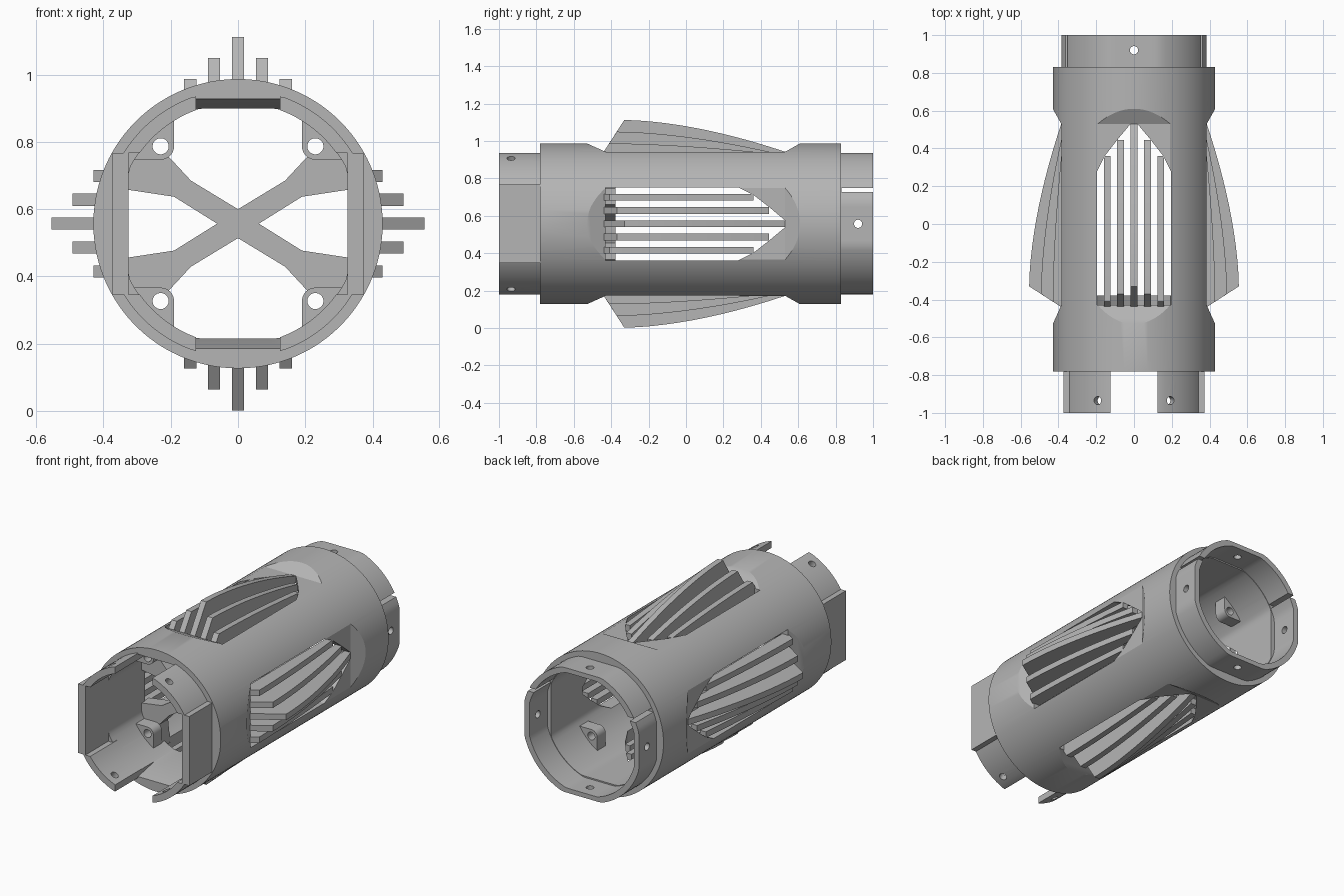
import bpy, bmesh, math
from mathutils import Matrix, Vector

if "Cube" in bpy.data.objects:
    bpy.data.objects.remove(bpy.data.objects["Cube"], do_unlink=True)

AXIS_Z = 0.557          # height of the tube's centre line
grey = bpy.data.materials.new("plain grey")
grey.use_nodes = True
grey.diffuse_color = (0.46, 0.46, 0.46, 1)
grey.node_tree.nodes["Principled BSDF"].inputs["Base Color"].default_value = (0.46, 0.46, 0.46, 1)


def prism(name, pts, axis, lo, hi, turn=0):
    """Extrude a 2D outline along an axis, then turn it in quarters about the tube."""
    place = {"x": lambda a, b, t: (t, a, b),
             "y": lambda a, b, t: (a, t, b),
             "z": lambda a, b, t: (a, b, t)}[axis]
    bm = bmesh.new()
    ends = [[bm.verts.new(place(a, b, t)) for a, b in pts] for t in (lo, hi)]
    bm.faces.new(ends[0])
    bm.faces.new(ends[1])
    n = len(pts)
    for i in range(n):
        j = (i + 1) % n
        bm.faces.new((ends[0][i], ends[0][j], ends[1][j], ends[1][i]))
    bmesh.ops.recalc_face_normals(bm, faces=bm.faces[:])
    bm.transform(Matrix.Rotation(turn * math.pi / 2, 4, "Y"))
    mesh = bpy.data.meshes.new(name)
    bm.to_mesh(mesh)
    bm.free()
    obj = bpy.data.objects.new(name, mesh)
    bpy.context.collection.objects.link(obj)
    return obj


def rect(a0, a1, b0, b1):
    return [(a0, b0), (a1, b0), (a1, b1), (a0, b1)]


def round_outline(r, a=9, b=9, n=96):
    """Circle with flats where it passes the half widths a and b."""
    out = []
    for i in range(n):
        t = 2 * math.pi * (i + 0.5) / n
        out.append((max(-a, min(a, r * math.cos(t))), max(-b, min(b, r * math.sin(t)))))
    return out


def radial_hole(y, angle):
    """Round cutter pointing outward, angle measured from straight up."""
    obj = prism("hole_cutter", [(x, v + y) for x, v in round_outline(0.022, n=20)], "z", 0.3, 0.5)
    obj.data.transform(Matrix.Rotation(angle, 4, "Y"))
    return obj


def cut(obj, cutters):
    for c in cutters:
        m = obj.modifiers.new("cut", "BOOLEAN")
        m.operation, m.solver, m.object = "DIFFERENCE", "EXACT", c
    bpy.context.view_layer.update()
    mesh = bpy.data.meshes.new_from_object(obj.evaluated_get(bpy.context.evaluated_depsgraph_get()))
    obj.modifiers.clear()
    obj.data = mesh
    for c in cutters:
        bpy.data.objects.remove(c, do_unlink=True)
    return obj


parts = []

# Main tube with flat recesses and a pointed window on four sides
body = prism("tube_body", round_outline(0.43, n=128), "y", -0.78, 0.83)
cutters = [prism("bore_cutter", round_outline(0.362, 0.325, 0.342), "y", -0.9, 0.9),
           prism("mouth_cutter", [(-0.8, -0.375), (-0.6, -0.335), (-0.6, 0.335), (-0.8, 0.375)],
                 "x", -0.125, 0.125)]
recess = [(-0.43, 0.385), (0.53, 0.385), (0.69, 0.475), (-0.63, 0.475)]
half = [(0.195, -0.43), (0.195, 0.28), (0.155, 0.36), (0.085, 0.45), (0.018, 0.53)]
window = half + [(-x, y) for x, y in reversed(half)]
for k in range(4):
    cutters.append(prism("recess_cutter", recess, "x", -0.28, 0.28, k))
    cutters.append(prism("window_cutter", window, "z", 0.25, 0.5, k))
parts.append(cut(body, cutters))

# Curved fins standing in each window
for k in range(4):
    for i in range(-2, 3):
        d = abs(i)
        top, start, end = 0.555 - 0.0625 * d, -0.33 - 0.04 * d, 0.53 - 0.085 * d
        outline = [(end, 0.345), (-0.44, 0.345), (-0.44, 0.385)]
        for s in range(13):
            u = s / 12
            outline.append((start + u * (end - start), top - (top - 0.385) * u ** 1.7))
        x = 0.071 * i
        parts.append(prism("window_fin", outline, "x", x - 0.018, x + 0.018, k))

# Front collar: four curved tabs with holes
tabs = prism("front_tabs", round_outline(0.4, 0.38, 0.38), "y", -1, -0.74)
cutters = [prism("bore_cutter", round_outline(0.36), "y", -1.1, -0.6),
           prism("gap_cutter", rect(-0.125, 0.125, -0.5, 0.5), "y", -1.1, -0.6),
           prism("side_cutter", rect(-0.5, 0.5, -0.21, 0.21), "y", -1.1, -0.6)]
for a in (0.503, math.pi - 0.503):
    cutters += [radial_hole(-0.935, a), radial_hole(-0.935, -a)]
parts.append(cut(tabs, cutters))

# Front collar: flat side plates
for name, s in (("left_front_plate", 1), ("right_front_plate", -1)):
    outline = [(s * 0.325, -0.21), (s * 0.373, -0.21), (s * 0.373, 0.21), (s * 0.325, 0.21)]
    parts.append(prism(name, outline, "y", -1, -0.76))

# Back collar with four holes and a slit on each side
collar = prism("back_collar", round_outline(0.4, 0.383, 0.378), "y", 0.79, 1)
cutters = [prism("bore_cutter", round_outline(0.365, 0.35, 0.35), "y", 0.6, 1.1),
           prism("slit_cutter", rect(-0.5, 0.5, 0.17, 0.192), "y", 0.831, 1.1)]
cutters += [radial_hole(0.92, k * math.pi / 2) for k in range(4)]
parts.append(cut(collar, cutters))


# Cross brace and corner lugs with screw holes
def screw_cutter(sx, sz):
    pts = [(x + 0.23 * sx, z + 0.23 * sz) for x, z in round_outline(0.024, n=24)]
    return prism("screw_cutter", pts, "y", -0.9, 0.9)


corners = [(1, 1), (-1, 1), (-1, -1), (1, -1)]
quarter = [(0.062, 0), (0.19, 0.08), (0.335, 0.102), (0.335, 0.19),
           (0.19, 0.335), (0.205, 0.198), (0.14, 0.128), (0, 0.043)]
cross = []
for sx, sz in corners:
    run = [(sx * x, sz * z) for x, z in quarter]
    cross += (run if sx * sz > 0 else run[::-1])[:-1]
brace = prism("cross_brace", cross, "y", -0.46, -0.378)
parts.append(cut(brace, [screw_cutter(*c) for c in corners]))

arc = [(0.23 + 0.04 * math.cos(t), 0.23 + 0.04 * math.sin(t))
       for t in [math.pi * (1 + i / 12) for i in range(7)]]
lug = [(0.19, 0.335)] + arc + [(0.335, 0.19), (0.28, 0.28)]
for y0, y1, name in ((-0.54, -0.46, "front_lug"), (0.5, 0.58, "back_lug")):
    for sx, sz in corners:
        obj = prism(name, [(sx * x, sz * z) for x, z in lug], "y", y0, y1)
        parts.append(cut(obj, [screw_cutter(sx, sz)]))

# Lift onto the ground, colour and shade
bpy.ops.object.select_all(action="DESELECT")
for obj in parts:
    obj.data.transform(Matrix.Translation(Vector((0, 0, AXIS_Z))))
    obj.data.materials.clear()
    obj.data.materials.append(grey)
    obj.select_set(True)
bpy.context.view_layer.objects.active = body
bpy.ops.object.shade_smooth_by_angle(angle=math.radians(25))
